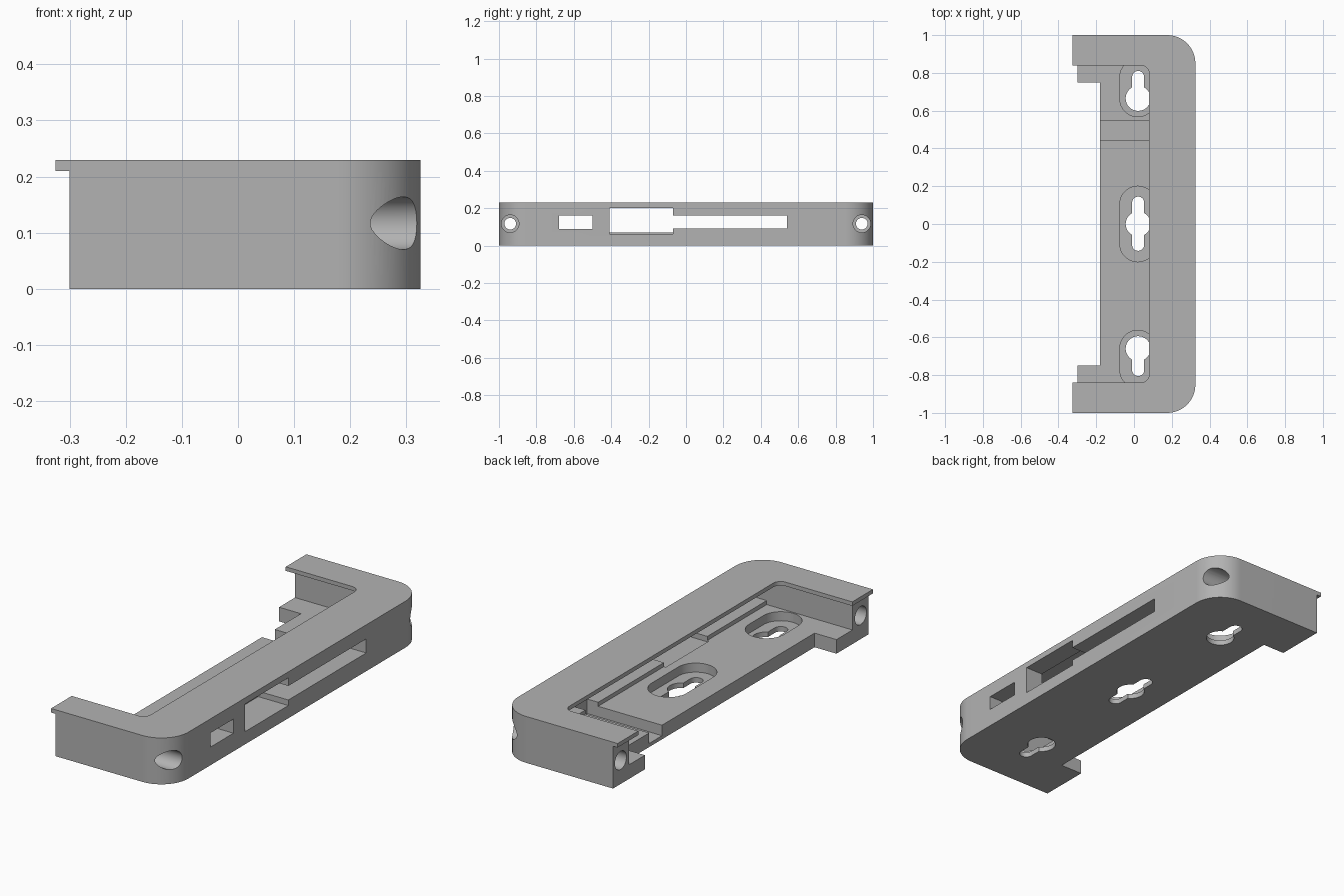
import bpy, bmesh, math

old = bpy.data.objects.get("Cube")
if old:
    bpy.data.objects.remove(old, do_unlink=True)

grey = bpy.data.materials.new("plain grey")
grey.use_nodes = True
colour = (0.45, 0.45, 0.45, 1)
grey.diffuse_color = colour
grey.node_tree.nodes["Principled BSDF"].inputs["Base Color"].default_value = colour


def prism(name, x, y, z, left=0, right=0, steps=16):
    """Upright block with separate corner radii on its left and right sides."""
    corners = [(x[1], y[1], right, 0), (x[0], y[1], left, 1),
               (x[0], y[0], left, 2), (x[1], y[0], right, 3)]
    pts = []
    for cx, cy, r, q in corners:
        sx = -1 if q in (0, 3) else 1
        sy = -1 if q < 2 else 1
        for i in range(steps + 1 if r else 1):
            a = (q + i / steps) * math.pi / 2
            px = cx + sx * r + r * math.cos(a) if r else cx
            py = cy + sy * r + r * math.sin(a) if r else cy
            pts.append((px, py, z[0]))
    bm = bmesh.new()
    face = bm.faces.new([bm.verts.new(p) for p in pts])
    top = bmesh.ops.extrude_face_region(bm, geom=[face])
    bmesh.ops.translate(bm, vec=(0, 0, z[1] - z[0]),
                        verts=[g for g in top["geom"] if isinstance(g, bmesh.types.BMVert)])
    bmesh.ops.recalc_face_normals(bm, faces=bm.faces)
    mesh = bpy.data.meshes.new(name)
    bm.to_mesh(mesh)
    bm.free()
    mesh.materials.append(grey)
    obj = bpy.data.objects.new(name, mesh)
    bpy.context.collection.objects.link(obj)
    return obj


def stadium(name, cx, y, r, z):
    return prism(name, (cx - r, cx + r), y, z, r * 0.999, r * 0.999)


def bore(name, x, y, z, r):
    bpy.ops.mesh.primitive_cylinder_add(vertices=48, radius=r, depth=x[1] - x[0],
                                        location=(sum(x) / 2, y, z),
                                        rotation=(0, math.pi / 2, 0))
    obj = bpy.context.object
    obj.name = name
    obj.data.materials.append(grey)
    return obj


def combine(target, tool, operation="DIFFERENCE"):
    mod = target.modifiers.new(tool.name, "BOOLEAN")
    mod.object, mod.operation, mod.solver = tool, operation, "EXACT"
    bpy.context.view_layer.objects.active = target
    bpy.ops.object.modifier_apply(modifier=mod.name)
    bpy.data.objects.remove(tool, do_unlink=True)


# Outer shell, with a thin lip left at the open side
frame = prism("bracket_frame", (-0.325, 0.325), (-1, 1), (0, 0.23), right=0.15, steps=24)
combine(frame, prism("lip_undercut", (-1, -0.3), (-2, 2), (-1, 0.21)))

# Inner cavity, top opening and the set-back floor edge
combine(frame, prism("cavity", (-1, 0.23), (-0.875, 0.875), (0.07, 0.21)))
combine(frame, prism("top_opening", (-1, 0.08), (-0.838, 0.838), (0.15, 0.4), right=0.04))
combine(frame, prism("floor_setback", (-1, -0.18), (-0.75, 0.75), (-1, 0.15)))

# Raised ledges along the back wall
for y in ((-0.88, -0.41), (-0.07, 0.5), (0.52, 0.88)):
    combine(frame, prism("ledge", (0.17, 0.25), y, (0.03, 0.09)), "UNION")

# Cable channel across the floor
combine(frame, prism("channel", (-1, 0.23), (0.445, 0.545), (0.018, 0.12)))

# Recessed pockets with keyholes
for y in (-0.715, 0, 0.72):
    half = 0.2 if y == 0 else 0.152
    combine(frame, stadium("pocket", 0.02, (y - half, y + half), 0.095, (0.025, 0.12)))
for y, low, high in ((-0.66, -0.805, -0.65), (0, -0.142, 0.145), (0.665, 0.655, 0.81)):
    combine(frame, stadium("keyhole_round", 0.022, (y - 0.066, y + 0.066), 0.066, (-0.1, 0.05)))
    combine(frame, stadium("keyhole_slot", 0.022, (low, high), 0.032, (-0.1, 0.06)))

# Port slots through the side wall
for y, z in (((-0.68, -0.5), (0.09, 0.16)), ((-0.41, -0.07), (0.063, 0.2)),
             ((-0.08, 0.54), (0.0905, 0.16))):
    combine(frame, prism("port", (0.16, 0.5), y, z))

# Counterbored screw holes along both arms
for y in (-0.94, 0.94):
    combine(frame, bore("screw_hole", (-0.6, 0.6), y, 0.117, 0.031))
    combine(frame, bore("head_recess", (0.15, 0.6), y, 0.117, 0.047))
    combine(frame, bore("nut_recess", (-0.6, -0.2), y, 0.117, 0.045))

bpy.ops.object.select_all(action="DESELECT")
frame.select_set(True)
bpy.context.view_layer.objects.active = frame
bpy.ops.object.shade_smooth_by_angle(angle=math.radians(30))
